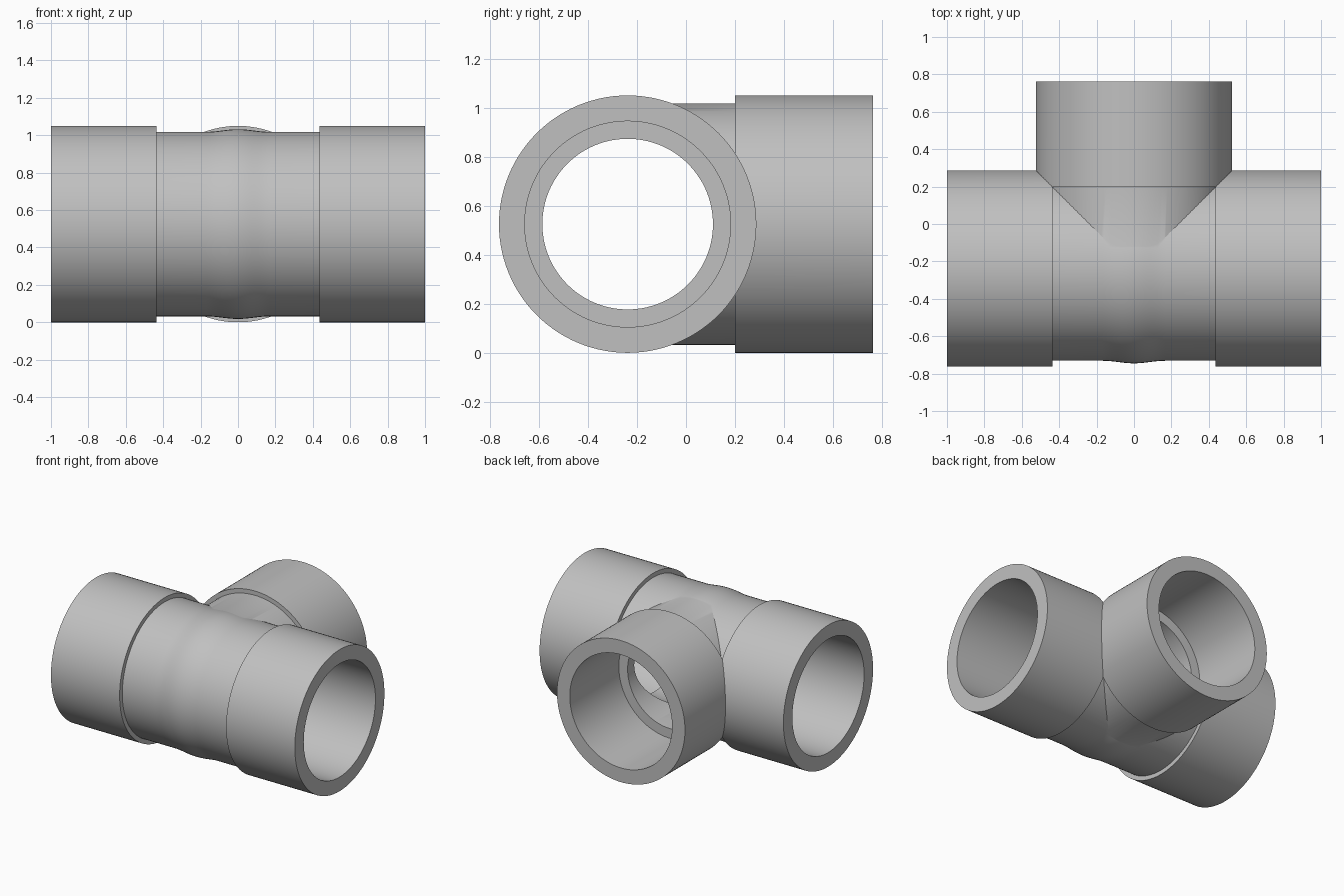
import bpy, bmesh, math

cube = bpy.data.objects.get("Cube")
if cube:
    bpy.data.objects.remove(cube, do_unlink=True)

SIDES = 112
AXIS_Y, AXIS_Z = -0.238, 0.525      # centre where the pipe axes meet
COLLAR, NECK = 0.525, 0.493         # outer radii
SOCKET, BORE = 0.42, 0.348          # inner radii
STEP, STOP = 0.437, 0.425           # collar start and socket floor

grey = bpy.data.materials.new("grey_plastic")
grey.use_nodes = True
colour = (0.53, 0.53, 0.53, 1)
grey.diffuse_color = colour
grey.node_tree.nodes["Principled BSDF"].inputs["Base Color"].default_value = colour


def revolve(name, profile, turn=0.0, phase=0.0):
    """Solid of revolution about x, from (distance, radius) pairs."""
    bm = bmesh.new()
    rings = []
    for dist, rad in profile:
        ring = []
        for i in range(SIDES):
            a = 2 * math.pi * (i + phase) / SIDES
            ring.append(bm.verts.new((dist, rad * math.cos(a), rad * math.sin(a))))
        rings.append(ring)
    for r0, r1 in zip(rings, rings[1:]):
        for i in range(SIDES):
            j = (i + 1) % SIDES
            bm.faces.new((r0[i], r0[j], r1[j], r1[i]))
    bm.faces.new(rings[0])
    bm.faces.new(rings[-1])
    bmesh.ops.recalc_face_normals(bm, faces=bm.faces)
    mesh = bpy.data.meshes.new(name)
    bm.to_mesh(mesh)
    bm.free()
    mesh.materials.append(grey)
    obj = bpy.data.objects.new(name, mesh)
    bpy.context.collection.objects.link(obj)
    obj.location = (0, AXIS_Y, AXIS_Z)
    obj.rotation_euler.z = turn
    return obj


def combine(target, other, operation):
    mod = target.modifiers.new(operation.lower(), 'BOOLEAN')
    mod.operation = operation
    mod.solver = 'EXACT'
    mod.object = other
    other.hide_render = True
    bpy.context.view_layer.objects.active = target
    bpy.ops.object.modifier_apply(modifier=mod.name)
    bpy.data.objects.remove(other, do_unlink=True)


def mirrored(half):
    return [(-d, r) for d, r in reversed(half)] + half


# Straight run: soft central bulge, neck and end collars
bulge = [(0.17 * k / 8, NECK + 0.007 * (1 + math.cos(math.pi * k / 8)))
         for k in range(-8, 9)]
end = [(STEP, NECK), (STEP, COLLAR), (1, COLLAR)]
run = [(-d, r) for d, r in reversed(end)] + bulge + end
tee = revolve("pipe_tee", run)

# Side branch
quarter = math.pi / 2
branch = revolve("branch", [(0, NECK), (STEP, NECK), (STEP, COLLAR), (1, COLLAR)],
                 quarter, 0.5)
combine(tee, branch, 'UNION')

# Stepped bores through the run and the branch
bore_end = [(STOP, BORE), (STOP, SOCKET), (1.1, SOCKET)]
combine(tee, revolve("run_bore", mirrored(bore_end)), 'DIFFERENCE')
branch_bore = revolve("branch_bore", [(0, BORE - 0.001)] + bore_end, quarter, 0.5)
combine(tee, branch_bore, 'DIFFERENCE')

# Smooth walls with sharp rims
bpy.ops.object.select_all(action='DESELECT')
tee.select_set(True)
bpy.context.view_layer.objects.active = tee
bpy.ops.object.shade_smooth_by_angle(angle=math.radians(25))
